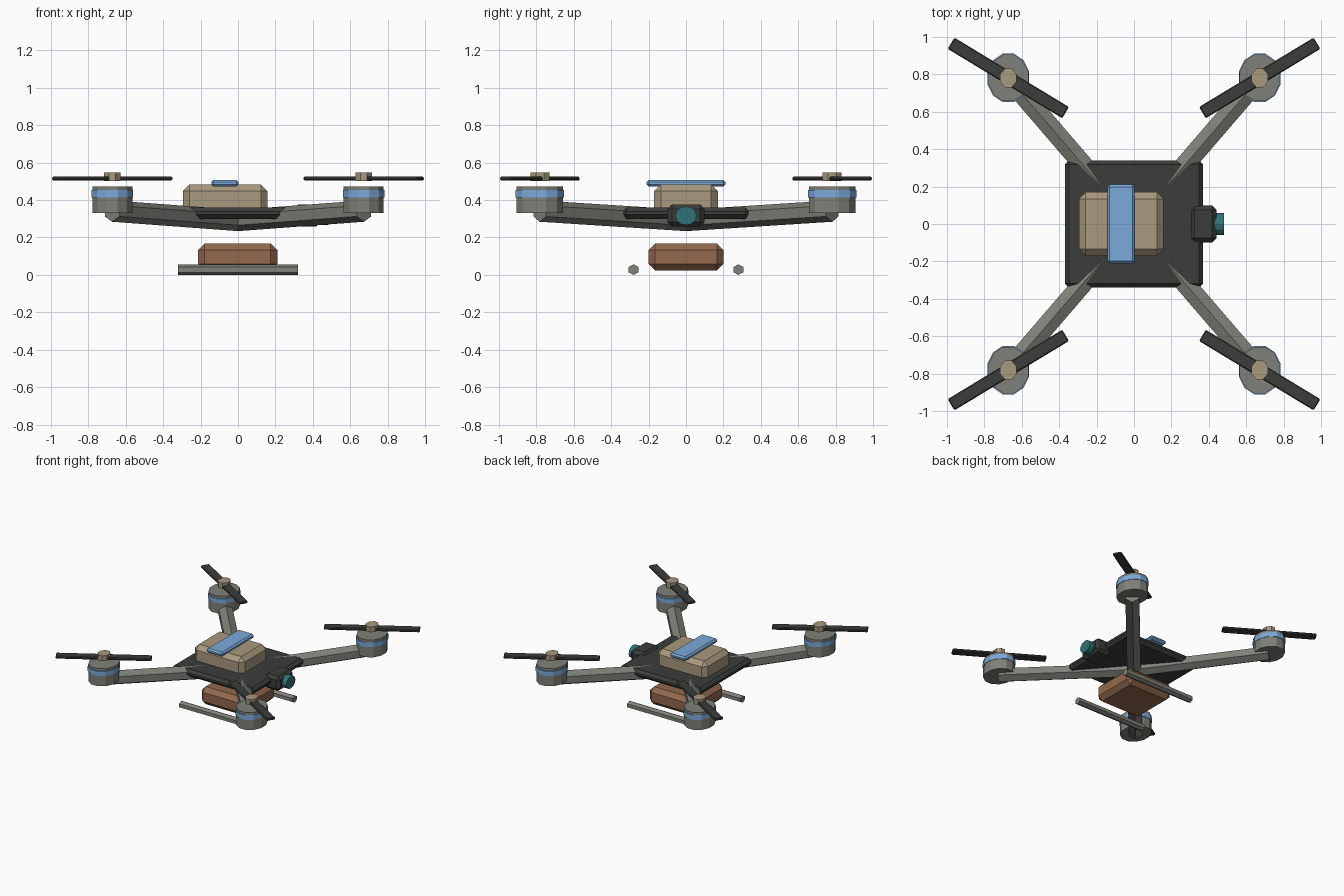
import bpy, bmesh, math
from mathutils import Vector, Matrix

if "Cube" in bpy.data.objects:
    bpy.data.objects.remove(bpy.data.objects["Cube"])


def material(name, rgb):
    m = bpy.data.materials.new(name)
    m.diffuse_color = (*rgb, 1)
    m.use_nodes = True
    m.node_tree.nodes["Principled BSDF"].inputs["Base Color"].default_value = m.diffuse_color
    return m


DARK = material("dark_shell", (0.042, 0.048, 0.042))
GREY = material("grey_metal", (0.21, 0.22, 0.19))
BLUE = material("blue_trim", (0.20, 0.40, 0.70))
TAN = material("tan", (0.40, 0.32, 0.21))
BROWN = material("brown", (0.29, 0.14, 0.075))
TEAL = material("teal_glass", (0.03, 0.17, 0.18))


def finish(name, bm, mat):
    bmesh.ops.recalc_face_normals(bm, faces=bm.faces)
    me = bpy.data.meshes.new(name)
    bm.to_mesh(me)
    bm.free()
    me.materials.append(mat)
    ob = bpy.data.objects.new(name, me)
    bpy.context.collection.objects.link(ob)
    return ob


def box(name, lo, hi, bevel, mat, angle=0.0):
    """Chamfered box between two corners, turned about its own vertical axis."""
    lo, hi = Vector(lo), Vector(hi)
    bm = bmesh.new()
    bmesh.ops.create_cube(bm, size=1, matrix=Matrix.Diagonal((*(hi - lo), 1)))
    bmesh.ops.bevel(bm, geom=bm.edges[:], offset=bevel, segments=1,
                    affect='EDGES')
    bm.transform(Matrix.Translation((lo + hi) / 2) @ Matrix.Rotation(angle, 4, 'Z'))
    return finish(name, bm, mat)


def tube(name, p0, p1, ru, rv, sides, mat, phase=0.0):
    """Flat-sided elliptical cylinder; rv lies along the up-like direction."""
    p0, p1 = Vector(p0), Vector(p1)
    d = (p1 - p0).normalized()
    ref = Vector((0, 1, 0)) if abs(d.z) > 0.9 else Vector((0, 0, 1))
    u = ref.cross(d).normalized()
    v = d.cross(u)
    bm = bmesh.new()
    rings = []
    for p in (p0, p1):
        ring = []
        for i in range(sides):
            a = math.pi / 2 + phase + math.tau * i / sides
            ring.append(bm.verts.new(p + u * ru * math.cos(a) + v * rv * math.sin(a)))
        rings.append(ring)
        bm.faces.new(ring)
    for i in range(sides):
        j = (i + 1) % sides
        bm.faces.new((rings[0][i], rings[0][j], rings[1][j], rings[1][i]))
    return finish(name, bm, mat)


# Central body
box("body_plate", (-0.37, -0.34, 0.30), (0.37, 0.34, 0.36), 0.022, DARK)
box("battery", (-0.295, -0.17, 0.32), (0.158, 0.17, 0.483), 0.035, TAN)
box("battery_strap", (-0.143, -0.21, 0.472), (0.003, 0.21, 0.508), 0.012, BLUE)
box("cargo_box", (-0.213, -0.2, 0.024), (0.21, 0.2, 0.168), 0.035, BROWN)

# Camera
box("camera_body", (0.30, -0.10, 0.258), (0.441, 0.10, 0.377), 0.024, DARK)
tube("camera_lens", (0.40, 0, 0.316), (0.481, 0, 0.316), 0.058, 0.05, 12, TEAL)

# Landing skids
for side, label in ((-1, "front"), (1, "back")):
    tube(label + "_skid", (-0.32, side * 0.28, 0.028), (0.32, side * 0.28, 0.028),
         0.031, 0.028, 6, GREY)

# Four arms with motors and rotors
for sx, lx in ((-1, "left"), (1, "right")):
    for sy, ly in ((-1, "front"), (1, "back")):
        tag = ly + "_" + lx
        x, y = sx * 0.672, sy * 0.781

        def upright(part, z0, z1, rx, ry, sides, mat):
            tube(tag + part, (x, y, z0), (x, y, z1), rx, ry, sides, mat,
                 math.pi / sides)

        tube(tag + "_arm", (0, 0, 0.291), (x, y, 0.341), 0.06, 0.057, 6, GREY)
        upright("_motor", 0.33, 0.473, 0.111, 0.129, 12, GREY)
        upright("_motor_band", 0.415, 0.453, 0.115, 0.134, 12, BLUE)
        upright("_hub", 0.503, 0.547, 0.047, 0.055, 8, TAN)
        box(tag + "_rotor", (x - 0.358, y - 0.035, 0.504),
            (x + 0.358, y + 0.035, 0.525), 0.006, DARK,
            sx * sy * math.radians(31.2))
